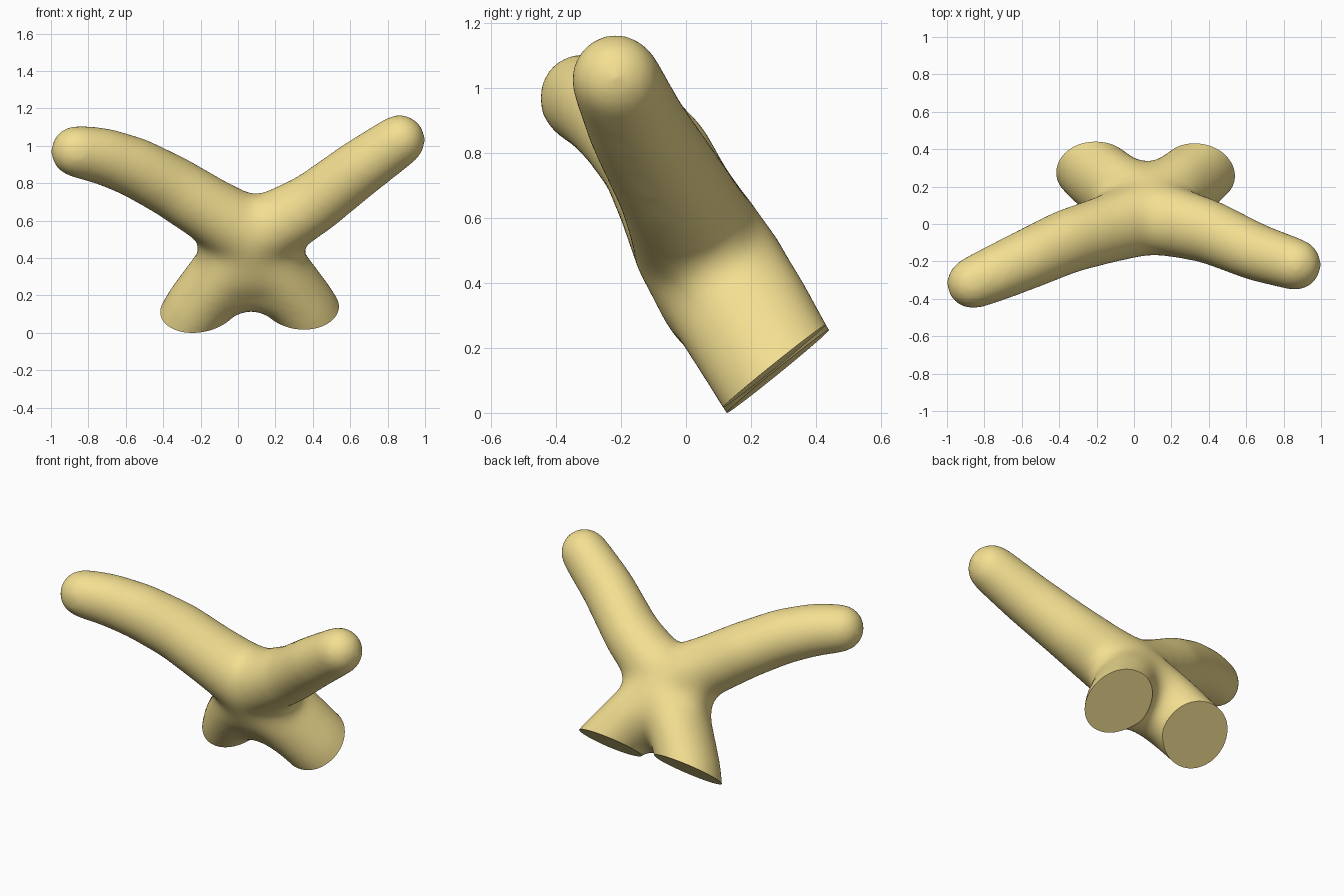
import bpy, bmesh, math
from mathutils import Vector, Matrix

cube = bpy.data.objects.get("Cube")
if cube:
    bpy.data.objects.remove(cube, do_unlink=True)

# The four limbs spread in a plane that leans back by this angle
LEAN = Matrix.Rotation(math.radians(30), 4, 'X')
MID = 0.07


def limb(bm, points, steps=9):
    """Sweep overlapping ellipsoids along (x, y, z, radius, thickness) points."""
    for a, b in zip(points, points[1:]):
        a, b = Vector(a), Vector(b)
        for i in range(steps + 1):
            x, y, z, r, thick = a.lerp(b, i / steps)
            place = Matrix.Translation((x, y, z)) @ LEAN @ Matrix.Diagonal((r, r * thick, r, 1))
            bmesh.ops.create_icosphere(bm, subdivisions=3, radius=1, matrix=place)


bm = bmesh.new()
chest = (MID, 0.04, 0.52, 0.2, 1.05)
hips = (MID, 0.13, 0.36, 0.2, 1.07)
limb(bm, [chest, hips])

# Right arm bends level at the end, left arm keeps rising
limb(bm, [chest, (-0.15, -0.03, 0.655, 0.18, 1.05), (-0.35, -0.09, 0.78, 0.172, 1.05),
          (-0.55, -0.18, 0.885, 0.166, 1.02), (-0.72, -0.255, 0.945, 0.158, 1),
          (-0.865, -0.317, 0.97, 0.146, 1)])
limb(bm, [chest, (0.22, 0.01, 0.585, 0.185, 1.05), (0.4, -0.04, 0.69, 0.17, 1.05),
          (0.65, -0.15, 0.88, 0.16, 1), (0.865, -0.217, 1.03, 0.146, 1)])

for side in (-1, 1):
    # Short legs, run past their ends so they can be cut flat
    limb(bm, [(MID, 0.08, 0.46, 0.2, 1.07),
              (MID + side * 0.16, 0.18, 0.3, 0.18, 1.2),
              (MID + side * 0.29, 0.28, 0.13, 0.178, 1.18),
              (MID + side * 0.38, 0.38, -0.03, 0.178, 1.18)])
    # Flank that rounds the hollow between arm and leg
    limb(bm, [(MID + side * 0.19, 0.05, 0.56, 0.11, 1.2),
              (MID + side * 0.17, 0.11, 0.36, 0.11, 1.2)])
    # Web joining the fronts of the legs
    limb(bm, [(MID, 0.14, 0.25, 0.13, 1),
              (MID + side * 0.24, 0.18, 0.16, 0.12, 1)])

mesh = bpy.data.meshes.new("body")
bm.to_mesh(mesh)
bm.free()
body = bpy.data.objects.new("body", mesh)
bpy.context.collection.objects.link(body)

# Fuse the limbs and soften the joins
remesh = body.modifiers.new("fuse", 'REMESH')
remesh.mode = 'VOXEL'
remesh.voxel_size = 0.016
soften = body.modifiers.new("soften", 'SMOOTH')
soften.factor = 0.5
soften.iterations = 90
graph = bpy.context.evaluated_depsgraph_get()
fused = bpy.data.meshes.new_from_object(body.evaluated_get(graph))
body.modifiers.clear()
body.data = fused
bpy.data.meshes.remove(mesh)

# Slice the leg ends flat and cap them
bm = bmesh.new()
bm.from_mesh(fused)
cut = bmesh.ops.bisect_plane(bm, geom=bm.verts[:] + bm.edges[:] + bm.faces[:],
                             plane_co=(MID, 0.28, 0.138), plane_no=(0.035, 0.63, -0.78),
                             clear_outer=True)
rim = [e for e in cut["geom_cut"] if isinstance(e, bmesh.types.BMEdge)]
bmesh.ops.holes_fill(bm, edges=rim, sides=0)
bm.to_mesh(fused)
bm.free()

# Tan clay finish
clay = bpy.data.materials.new("tan_clay")
clay.use_nodes = True
color = (0.9, 0.74, 0.285, 1)
clay.diffuse_color = color
clay.node_tree.nodes["Principled BSDF"].inputs["Base Color"].default_value = color
fused.materials.clear()
fused.materials.append(clay)

bpy.ops.object.select_all(action='DESELECT')
body.select_set(True)
bpy.context.view_layer.objects.active = body
bpy.ops.object.shade_smooth_by_angle(angle=math.radians(35))
